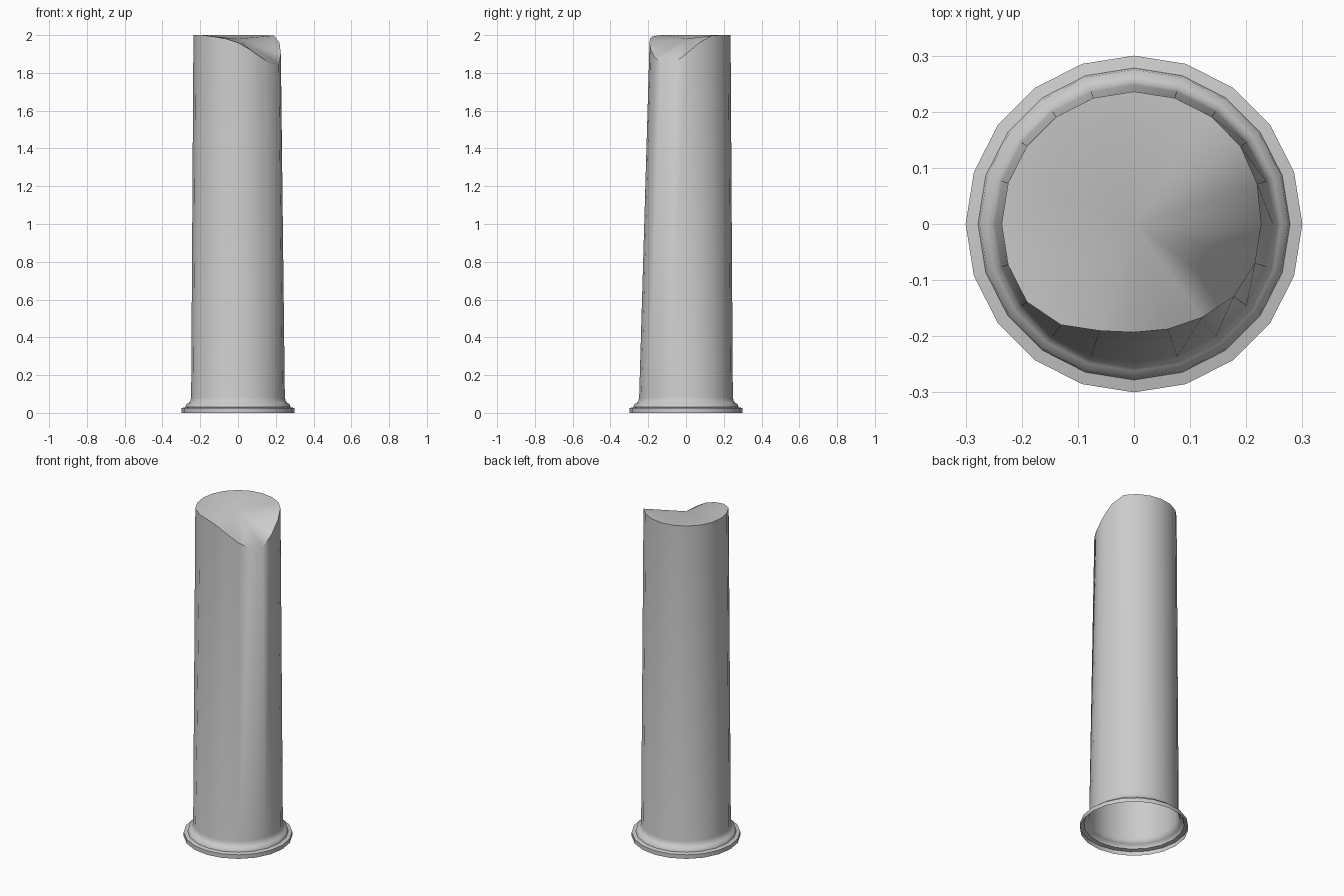
import bpy, bmesh, math

if "Cube" in bpy.data.objects:
    bpy.data.objects.remove(bpy.data.objects["Cube"])

SIDES = 20
# base moulding profile (radius, height), bottom to start of shaft
PROFILE = [(0.30, 0), (0.30, 0.025), (0.278, 0.03), (0.275, 0.045),
           (0.262, 0.052), (0.252, 0.065), (0.248, 0.083)]
# broken rim: side index -> (radius, height); all others are the plain rim
BROKEN = {2: (0.235, 1.998), 1: (0.231, 1.96), 0: (0.227, 1.90),
          -1: (0.227, 1.845), -2: (0.22, 1.85), -3: (0.206, 1.883),
          -4: (0.197, 1.925), -5: (0.193, 1.96), -6: (0.20, 1.98),
          -7: (0.222, 1.992)}

bm = bmesh.new()


def ring(points):
    verts = []
    for i, (r, z) in enumerate(points):
        a = 2 * math.pi * i / SIDES
        verts.append(bm.verts.new((r * math.cos(a), r * math.sin(a), z)))
    return verts


# moulding rings, then the irregular snapped rim
rings = [ring([p] * SIDES) for p in PROFILE]
rim = [(0.236, 2.0)] * SIDES
for i, p in BROKEN.items():
    rim[i % SIDES] = p
rings.append(ring(rim))

for lo, hi in zip(rings, rings[1:]):
    for i in range(SIDES):
        j = (i + 1) % SIDES
        bm.faces.new((lo[i], lo[j], hi[j], hi[i]))

# fractured cap, fanned from the slightly sunken centre
centre = bm.verts.new((0, 0, 1.98))
top = rings[-1]
for i in range(SIDES):
    bm.faces.new((top[i], top[(i + 1) % SIDES], centre))

mesh = bpy.data.meshes.new("broken_column")
bm.to_mesh(mesh)
bm.free()
column = bpy.data.objects.new("broken_column", mesh)
bpy.context.collection.objects.link(column)
bpy.context.view_layer.objects.active = column
column.select_set(True)
bpy.ops.object.shade_smooth_by_angle(angle=math.radians(60))
